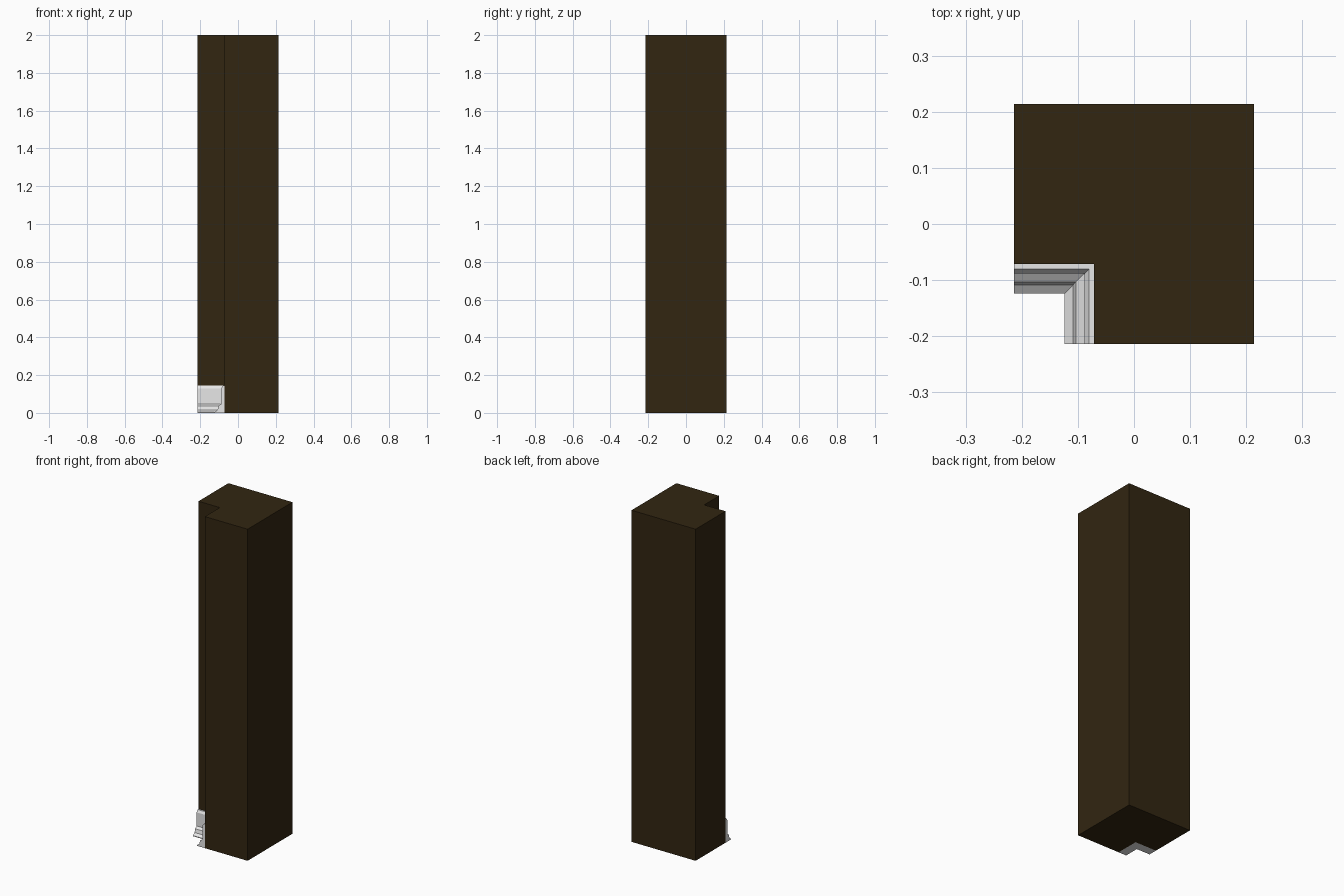
import bpy, bmesh

if "Cube" in bpy.data.objects:
    bpy.data.objects.remove(bpy.data.objects["Cube"])

H = 0.2137    # half width of the post
C = -0.0713   # inner corner coordinate (x and y)
TOP = 2.0


def material(name, rgb):
    m = bpy.data.materials.new(name)
    m.diffuse_color = (*rgb, 1.0)
    m.use_nodes = True
    m.node_tree.nodes["Principled BSDF"].inputs["Base Color"].default_value = m.diffuse_color
    return m


def loft(name, rings, mat):
    """Join matching closed outlines into a capped solid."""
    bm = bmesh.new()
    loops = [[bm.verts.new(p) for p in ring] for ring in rings]
    n = len(loops[0])
    for a, b in zip(loops, loops[1:]):
        for i in range(n):
            j = (i + 1) % n
            bm.faces.new((a[i], a[j], b[j], b[i]))
    bm.faces.new(loops[0])
    bm.faces.new(loops[-1])
    bmesh.ops.recalc_face_normals(bm, faces=bm.faces[:])
    mesh = bpy.data.meshes.new(name)
    bm.to_mesh(mesh)
    bm.free()
    mesh.materials.append(mat)
    obj = bpy.data.objects.new(name, mesh)
    bpy.context.collection.objects.link(obj)
    return obj


brown = material("dark brown", (0.032, 0.019, 0.0056))
white = material("trim white", (0.8, 0.8, 0.8))

# L-shaped wall corner
outline = [(-H, C), (C, C), (C, -H), (H, -H), (H, H), (-H, H)]
loft("wall_corner", [[(x, y, z) for x, y in outline] for z in (0, TOP)], brown)

# Skirting board profile (distance from wall, height), mitred around the corner
profile = [(0, 0), (0.053, 0), (0.053, 0.004), (0.037, 0.016), (0.032, 0.037),
           (0.017, 0.048), (0.017, 0.13), (0.009, 0.144), (0, 0.144)]
loft("skirting_board", [
    [(-H, C - d, z) for d, z in profile],
    [(C - d, C - d, z) for d, z in profile],
    [(C - d, -H, z) for d, z in profile],
], white)
